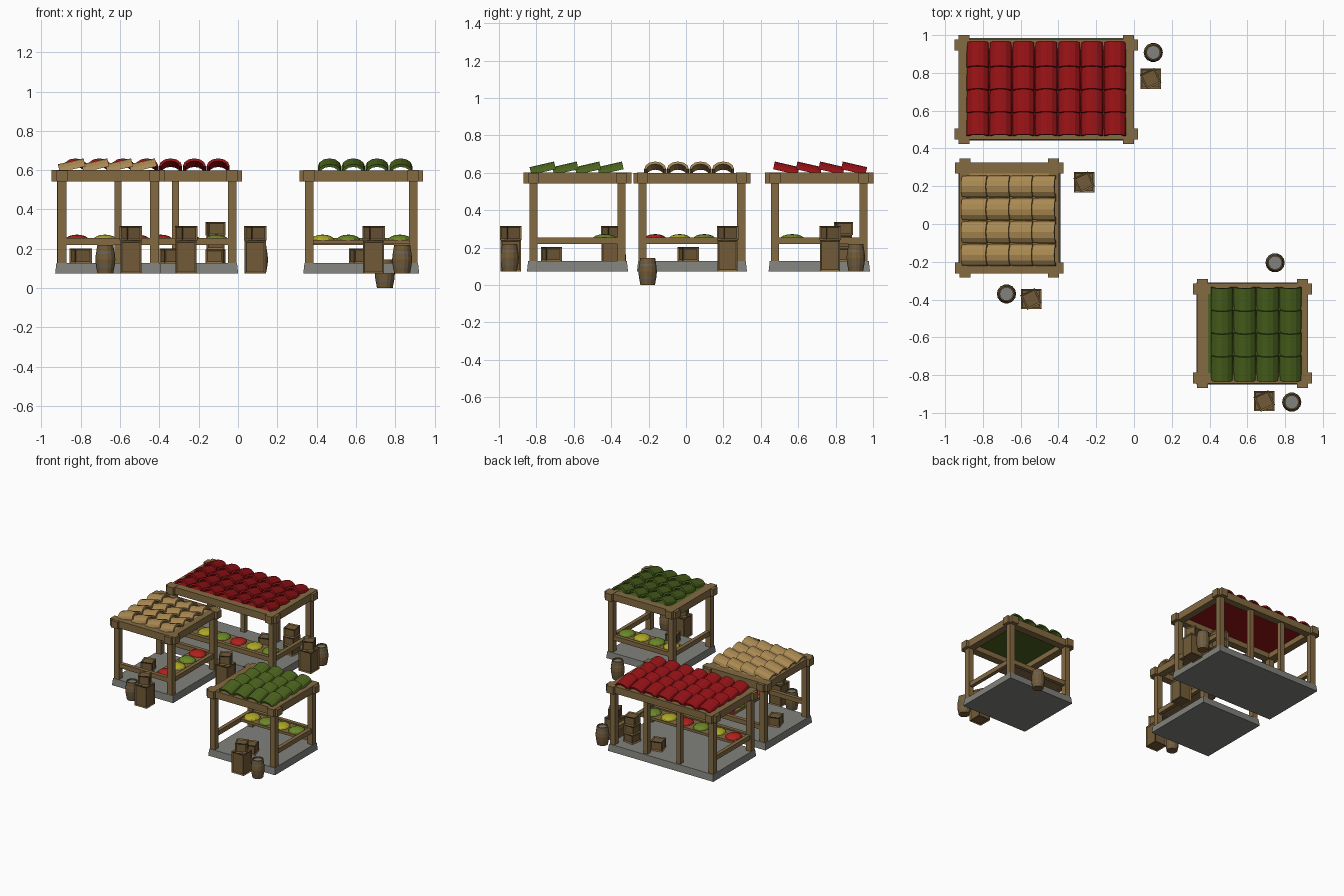
import bpy, bmesh, math
from mathutils import Matrix, Vector

if "Cube" in bpy.data.objects:
    bpy.data.objects.remove(bpy.data.objects["Cube"])


def material(name, rgb):
    m = bpy.data.materials.new(name)
    m.use_nodes = True
    m.diffuse_color = (*rgb, 1)
    m.node_tree.nodes["Principled BSDF"].inputs["Base Color"].default_value = (*rgb, 1)
    return m


WOOD = material("timber", (0.23, 0.145, 0.055))
DARK = material("crate_wood", (0.17, 0.105, 0.04))
STONE = material("stone", (0.22, 0.22, 0.20))
IRON = material("iron", (0.13, 0.13, 0.12))
RED_TILE = material("red_tile", (0.30, 0.006, 0.008))
TAN_TILE = material("tan_tile", (0.40, 0.25, 0.085))
GREEN_TILE = material("green_tile", (0.07, 0.125, 0.013))
RED = material("red_produce", (0.45, 0.015, 0.012))
YELLOW = material("yellow_produce", (0.42, 0.40, 0.02))
GREEN = material("green_produce", (0.15, 0.25, 0.02))


def finish(name, bm, mats, frame=Matrix(), smooth=False):
    bmesh.ops.recalc_face_normals(bm, faces=bm.faces)
    bm.transform(frame)
    mesh = bpy.data.meshes.new(name)
    bm.to_mesh(mesh)
    bm.free()
    for m in mats:
        mesh.materials.append(m)
    for p in mesh.polygons:
        p.use_smooth = smooth
    obj = bpy.data.objects.new(name, mesh)
    bpy.context.collection.objects.link(obj)
    return obj


def box(bm, center, size, turn=0):
    m = Matrix.Translation(center) @ Matrix.Rotation(turn, 4, "Z") @ Matrix.Diagonal((*size, 1))
    return bmesh.ops.create_cube(bm, size=1, matrix=m)["verts"]


def place(x, y, z=0.0, turn=0.0):
    return Matrix.Translation((x, y, z)) @ Matrix.Rotation(turn, 4, "Z")


# Crate: framed box with sunken panels
def crate(name, frame, width, height):
    bm = bmesh.new()
    box(bm, (0, 0, height / 2), (width, width, height))
    faces = list(bm.faces)
    bmesh.ops.inset_individual(bm, faces=faces, thickness=0.012, depth=-0.006)
    for f in faces:
        f.material_index = 1
    finish(name, bm, [WOOD, DARK], frame)


# Barrel: lathed staves, two iron hoops, sunken lid
def barrel(name, x, y, z):
    bm = bmesh.new()
    rings = [(0, 0), (0.040, 0), (0.046, 0.032), (0.048, 0.042), (0.051, 0.072),
             (0.048, 0.102), (0.046, 0.112), (0.041, 0.145), (0.034, 0.145), (0.034, 0.135), (0, 0.135)]
    verts = [bm.verts.new((r, 0, h)) for r, h in rings]
    edges = [bm.edges.new(pair) for pair in zip(verts, verts[1:])]
    bmesh.ops.spin(bm, geom=verts + edges, axis=(0, 0, 1), cent=(0, 0, 0),
                   angle=2 * math.pi, steps=14)
    bmesh.ops.remove_doubles(bm, verts=bm.verts, dist=0.0005)
    for f in bm.faces:
        c = f.calc_center_median()
        if abs(abs(c.z - 0.072) - 0.035) < 0.004:
            f.material_index = 1
        elif abs(c.z - 0.135) < 0.001 and c.xy.length < 0.03:
            f.material_index = 2
    finish(name, bm, [DARK, IRON, STONE], place(x, y, z))


# Roof tile: tilted half-pipe shell, high end towards -y
def arch_tile(bm, x, y, width, length, tilt):
    steps, thick = 6, 0.014
    outer, inner = [], []
    for i in range(steps + 1):
        a = math.pi * i / steps
        d = Vector((math.cos(a), 0, math.sin(a)))
        outer.append(Vector((d.x * width / 2, 0, d.z * 0.042)))
        inner.append(Vector((d.x * (width / 2 - thick), 0, d.z * (0.042 - thick))))
    frame = Matrix.Translation((x, y, 0.604)) @ Matrix.Rotation(-tilt, 4, "X")
    rows = []
    for end in (-length / 2, length / 2):
        rows.append([bm.verts.new(frame @ (p + Vector((0, end, 0)))) for p in outer + inner[::-1]])
    n = len(rows[0])
    for i in range(n):
        j = (i + 1) % n
        bm.faces.new((rows[0][i], rows[0][j], rows[1][j], rows[1][i]))
    for row in rows:
        for i in range(steps):
            bm.faces.new((row[i], row[i + 1], row[n - 2 - i], row[n - 1 - i]))


# Stall: local counter side faces -y, hx and hy are half sizes of the floor
def stall(name, frame, hx, hy, tile, columns, shift, goods, back_posts):
    px, py = hx - 0.03, hy - 0.035

    bm = bmesh.new()
    for v in box(bm, (0, 0, 0.1), (2 * hx, 2 * hy, 0.054)):
        if v.co.z > 0.1:
            v.co.x -= math.copysign(0.006, v.co.x)
            v.co.y -= math.copysign(0.006, v.co.y)
    finish(name + "_floor", bm, [STONE], frame)

    bm = bmesh.new()
    for sx in (-1, 1):
        for sy in (-1, 1):
            box(bm, (sx * px, sy * py, 0.335), (0.044, 0.044, 0.42))
    for x in back_posts:
        box(bm, (x, py, 0.335), (0.036, 0.036, 0.42))
    finish(name + "_posts", bm, [WOOD], frame)

    bm = bmesh.new()
    for s in (-1, 1):
        box(bm, (0, s * py, 0.571), (2 * hx + 0.04, 0.058, 0.056))
        box(bm, (s * px, 0, 0.572), (0.058, 2 * hy + 0.036, 0.058))
    finish(name + "_roof_beams", bm, [WOOD], frame)

    bm = bmesh.new()
    for s in (-1, 1):
        box(bm, (s * px, 0, 0.237), (0.03, 2 * py, 0.036))
    box(bm, (0, -py, 0.237), (2 * px, 0.03, 0.036))
    finish(name + "_rails", bm, [WOOD], frame)

    bm = bmesh.new()
    box(bm, (0, -0.15, 0.235), (2 * px, 0.15, 0.02))
    finish(name + "_counter", bm, [WOOD], frame)

    bm = bmesh.new()
    box(bm, (0, 0, 0.592), (2 * px - 0.05, 2 * py - 0.05, 0.014))
    finish(name + "_roof_panel", bm, [tile], frame)

    bm = bmesh.new()
    pitch, row = 0.121, 0.121
    for c in range(columns):
        for r in range(4):
            arch_tile(bm, shift + (c - (columns - 1) / 2) * pitch, (r - 1.5) * row,
                      0.118, 0.134, math.radians(13))
    finish(name + "_roof_tiles", bm, [tile], frame)

    # Heaps of produce on the counter
    gap = (0.71 if len(goods) > 4 else 0.393) / (len(goods) - 1)
    for i, mat in enumerate(goods):
        bm = bmesh.new()
        bmesh.ops.create_uvsphere(bm, u_segments=12, v_segments=8, radius=1)
        low = [v for v in bm.verts if v.co.z < -0.01]
        bmesh.ops.delete(bm, geom=low, context="VERTS")
        bmesh.ops.holes_fill(bm, edges=bm.edges)
        bm.transform(Matrix.Diagonal((0.06, 0.066, 0.028, 1)))
        x = (i - (len(goods) - 1) / 2) * gap
        finish(f"{name}_heap_{i + 1}", bm, [mat], frame @ place(x, -0.145, 0.244))


quarter = math.pi / 2
red_frame = place(-0.464, 0.7125)
tan_frame = place(-0.66, 0.032, 0, quarter)
green_frame = place(0.627, -0.58, 0, 2 * quarter)
stall("red_stall", red_frame, 0.465, 0.271, RED_TILE, 7, 0,
      [RED, YELLOW, GREEN] * 2, (-0.146, 0.146))
stall("tan_stall", tan_frame, 0.294, 0.27, TAN_TILE, 4, -0.015,
      [RED, YELLOW, GREEN, RED], ())
stall("green_stall", green_frame, 0.295, 0.27, GREEN_TILE, 4, -0.02,
      [GREEN, YELLOW] * 2, ())

# Crates inside the stalls
crate("tan_stall_crate", tan_frame @ place(-0.02, 0.14, 0.127, 0.3), 0.09, 0.075)
crate("green_stall_crate", green_frame @ place(0.007, 0.14, 0.127, 0.3), 0.09, 0.075)
crate("red_stall_crate", red_frame @ place(0.12, 0.13, 0.127, 0.3), 0.09, 0.075)
for level in range(3):
    crate(f"stacked_crate_{level + 1}",
          red_frame @ place(0.35, 0.13, 0.127 + level * 0.07, 0.15 * (level - 1)), 0.09, 0.07)

# Tall crates outside, each with a turned small crate on top
for i, (x, y) in enumerate([(0.088, 0.77), (-0.264, 0.222), (-0.545, -0.397), (0.69, -0.937)]):
    crate(f"tall_crate_{i + 1}", place(x, y, 0.073), 0.108, 0.168)
    crate(f"top_crate_{i + 1}", place(x, y, 0.241, 0.45), 0.086, 0.075)

# Barrels
for i, (x, y, z) in enumerate([(0.102, 0.908, 0.073), (-0.675, -0.37, 0.073),
                               (0.835, -0.943, 0.073), (0.747, -0.205, 0)]):
    barrel(f"barrel_{i + 1}", x, y, z)
